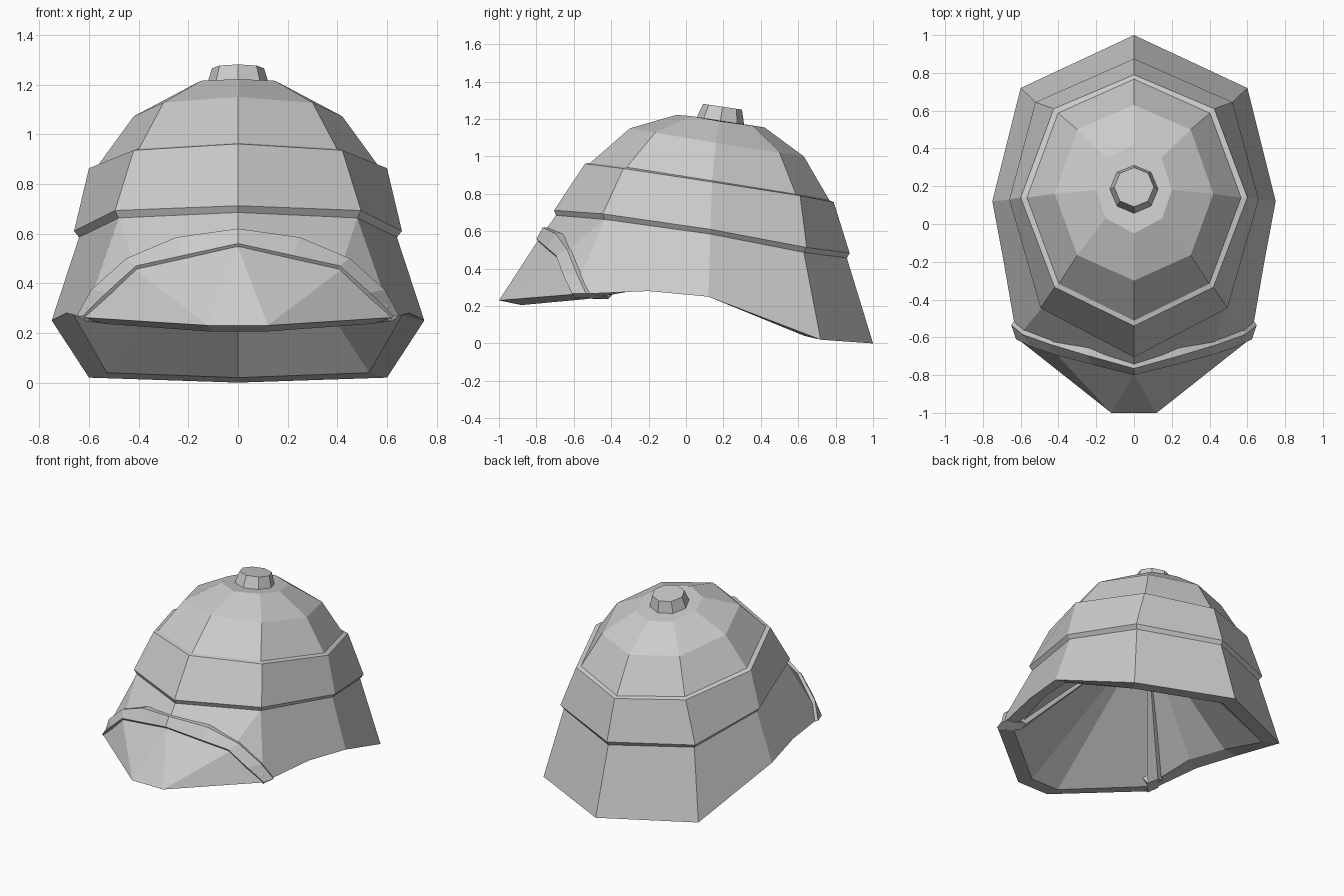
import bpy, bmesh, math

if "Cube" in bpy.data.objects:
    bpy.data.objects.remove(bpy.data.objects["Cube"])


def half_object(name, verts, faces):
    """Build the right half of a part and mirror it across x = 0."""
    mesh = bpy.data.meshes.new(name)
    bm = bmesh.new()
    vs = [bm.verts.new(v) for v in verts]
    for f in faces:
        bm.faces.new([vs[i] for i in f])
    bmesh.ops.recalc_face_normals(bm, faces=bm.faces)
    bm.to_mesh(mesh)
    bm.free()
    ob = bpy.data.objects.new(name, mesh)
    bpy.context.collection.objects.link(ob)
    mod = ob.modifiers.new("mirror", 'MIRROR')
    mod.use_axis[0] = True
    mod.merge_threshold = 0.002
    return ob


def strip(a, b, n):
    """Quads between two rows of n vertices starting at a and b."""
    return [(a + i, a + i + 1, b + i + 1, b + i) for i in range(n - 1)]


# Dome rings, each listed front to back on the right side
top = [(0, -.05, 1.222), (.15, .03, 1.215), (.20, .18, 1.188), (.145, .35, 1.165), (0, .42, 1.155)]
cap = [(0, -.30, 1.15), (.30, -.165, 1.127), (.42, .16, 1.072), (.30, .50, 1.02), (0, .63, 1.0)]
upper = [(0, -.512, .965), (.398, -.317, .942), (.567, .14, .87), (.402, .587, .798), (0, .767, .765)]
lower = [(0, -.695, .685), (.48, -.435, .663), (.64, .13, .585), (.505, .63, .487), (0, .86, .457)]
# Rim: visor root, arch, corner, side points, back, then the two visor tips
rim = [(0, -.795, .545), (.41, -.69, .45), (.62, -.605, .262), (.69, -.20, .28),
       (.75, .12, .25), (.60, .72, .02), (0, 1, 0), (.12, -1, .23), (0, -1, .23)]

# Shell: outer skin, flat rim, and a faceted lining that rises to one point
outer = top + cap + upper + lower + rim
T, C, U, L, R = 0, 5, 10, 15, 20
faces = [(0, 1, 2, 3, 4)] + strip(T, C, 5) + strip(C, U, 5) + strip(U, L, 5)
faces += [(L, L+1, R+1, R), (L+1, R+2, R+1), (L+1, L+2, R+4, R+3, R+2),
          (L+2, L+3, R+5, R+4), (L+3, L+4, R+6, R+5),
          (R, R+1, R+7), (R+1, R+2, R+7), (R, R+7, R+8)]
n = len(outer)
edge = [R+8, R+7, R+2, R+3, R+4, R+5, R+6]
inner = []
for i in edge:
    x, y, z = outer[i]
    inner.append((.88 * x, .88 * y, z + (-.025 if y < -.4 else .02)))
apex = n + len(inner)
for k in range(len(edge) - 1):
    faces.append((edge[k], edge[k+1], n + k + 1, n + k))
    faces.append((n + k, n + k + 1, apex))
half_object("helmet_shell", outer + inner + [(0, .13, .85)], faces)

# Raised middle tier wrapped around the shell
low_out = [(0, -.705, .712), (.495, -.445, .693), (.66, .13, .61), (.522, .645, .513), (0, .875, .483)]
high_out = [(0, -.54, .961), (.42, -.335, .935), (.60, .14, .863), (.425, .61, .79), (0, .79, .755)]
tier = lower + low_out + high_out + upper
half_object("middle_tier", tier, strip(0, 5, 5) + strip(5, 10, 5) + strip(10, 15, 5))

# Brow band arching over the visor: front edge and back edge paths
front = [(0, -.80, .56), (.22, -.745, .512), (.41, -.695, .47), (.53, -.655, .362), (.625, -.61, .268)]
back = [(0, -.765, .62), (.25, -.695, .585), (.45, -.635, .50), (.59, -.585, .375), (.65, -.535, .268)]
band = []
for (fx, fy, fz), (bx, by, bz) in zip(front, back):
    band += [(fx, fy, fz), (bx, by, bz), (bx * .96, by + .035, bz),
             (bx * .84, by + .12, bz - .03), (fx * .84, fy + .12, fz - .03),
             (fx * .98, fy + .015, fz - .022)]
bf = [(6*s + k, 6*s + (k+1) % 6, 6*s + 6 + (k+1) % 6, 6*s + 6 + k)
      for s in range(4) for k in range(6)]
half_object("brow_band", band, bf + [tuple(range(24, 30))])

# Thin rib on the lining, running from each band end up to the centre
half_object("inner_rib", [(.525, -.49, .238), (.546, -.415, .238), (0, .13, .83),
                          (.57, -.50, .25), (.59, -.42, .25)],
            [(0, 1, 2), (0, 2, 3), (1, 4, 2), (0, 3, 4, 1)])

# Tilted top knob
bpy.ops.mesh.primitive_cone_add(vertices=8, radius1=.135, radius2=.105, depth=.10,
                                location=(0, .188, 1.216),
                                rotation=(math.radians(-8.5), 0, 0))
bpy.context.object.name = "top_knob"
